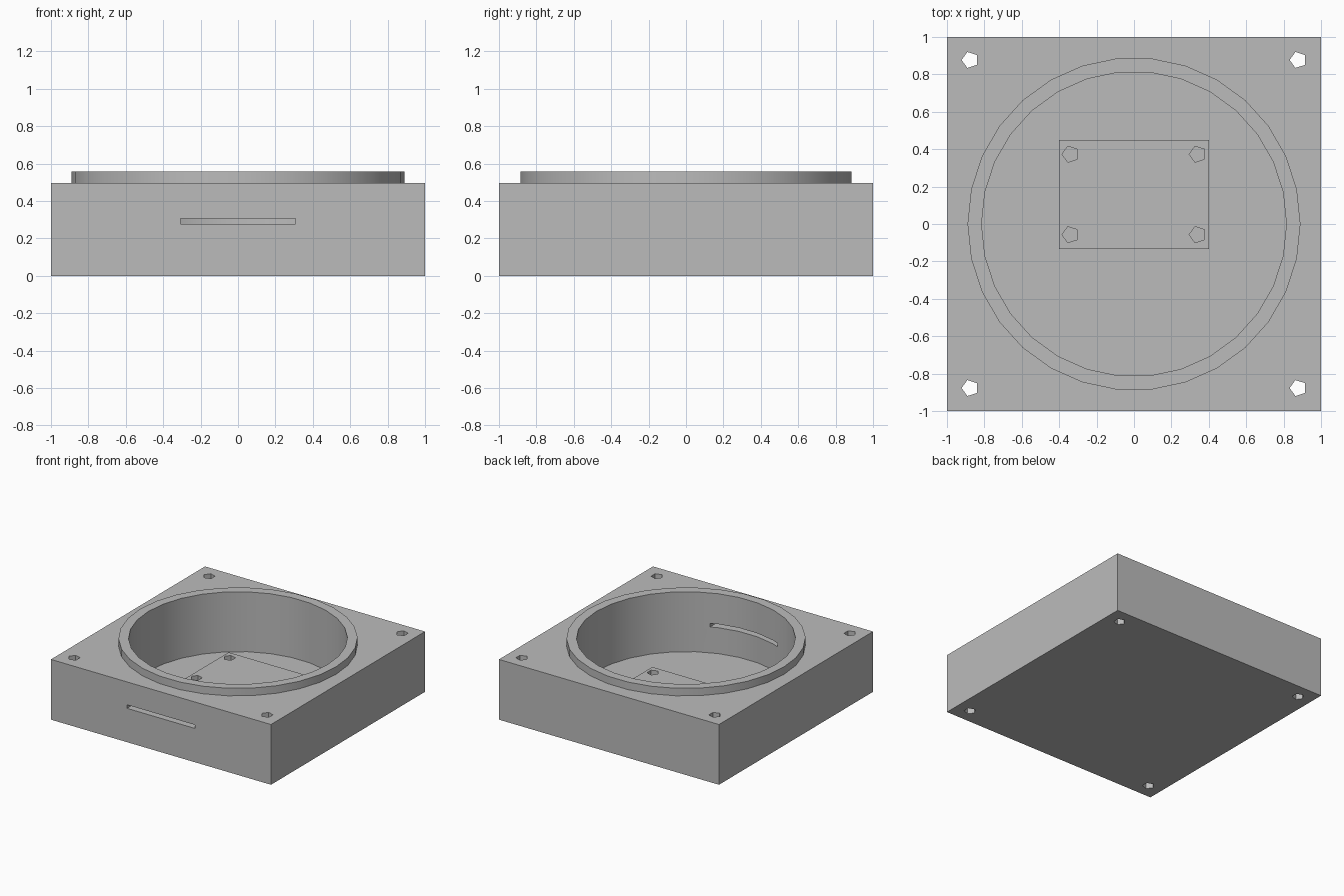
import bpy
import math

cube = bpy.data.objects.get("Cube")
if cube:
    bpy.data.objects.remove(cube, do_unlink=True)

grey = bpy.data.materials.new("plain_grey")
grey.use_nodes = True
GREY = (0.5, 0.5, 0.5, 1)
grey.diffuse_color = GREY
grey.node_tree.nodes["Principled BSDF"].inputs["Base Color"].default_value = GREY

TOP, RIM_TOP, FLOOR, PLATE_TOP = 0.495, 0.557, 0.065, 0.16


def box(name, x0, x1, y0, y1, z0, z1):
    bpy.ops.mesh.primitive_cube_add(
        size=1, location=((x0 + x1) / 2, (y0 + y1) / 2, (z0 + z1) / 2))
    ob = bpy.context.object
    ob.name = name
    ob.scale = (x1 - x0, y1 - y0, z1 - z0)
    bpy.ops.object.transform_apply(location=True, rotation=True, scale=True)
    ob.data.materials.append(grey)
    return ob


def prism(name, sides, radius, x, y, z0, z1):
    # The first corner points along +x
    bpy.ops.mesh.primitive_cylinder_add(
        vertices=sides, radius=radius, depth=z1 - z0,
        location=(x, y, (z0 + z1) / 2), rotation=(0, 0, math.pi / 2))
    ob = bpy.context.object
    ob.name = name
    bpy.ops.object.transform_apply(location=True, rotation=True, scale=True)
    ob.data.materials.append(grey)
    return ob


def combine(target, tool, operation):
    mod = target.modifiers.new(operation.lower(), "BOOLEAN")
    mod.operation = operation
    mod.solver = "EXACT"
    mod.object = tool
    bpy.ops.object.select_all(action="DESELECT")
    target.select_set(True)
    bpy.context.view_layer.objects.active = target
    bpy.ops.object.modifier_apply(modifier=mod.name)
    bpy.data.objects.remove(tool, do_unlink=True)


# Square housing with a raised round rim and a deep round pocket
housing = box("housing", -1, 1, -1, 1, 0, TOP)
combine(housing, prism("rim", 30, 0.89, 0, 0, 0.3, RIM_TOP), "UNION")
combine(housing, prism("pocket", 30, 0.815, 0, 0, FLOOR, 1), "DIFFERENCE")

# Slot through the front wall
combine(housing, box("slot", -0.308, 0.308, -1.2, -0.5, 0.278, 0.307), "DIFFERENCE")

# Corner bolt holes, all the way through
for x in (-0.877, 0.877):
    for y in (-0.877, 0.877):
        combine(housing, prism("bolt_hole", 5, 0.045, x, y, -0.2, 1), "DIFFERENCE")

# Mounting plate on the pocket floor, with four screw holes
plate = box("mounting_plate", -0.4, 0.4, -0.134, 0.45, FLOOR, PLATE_TOP)
for x in (-0.34, 0.34):
    for y in (-0.057, 0.373):
        combine(plate, prism("screw_hole", 5, 0.045, x, y, 0, 1), "DIFFERENCE")

# Smooth the round walls, keep the other edges sharp
for ob in (housing, plate):
    bpy.ops.object.select_all(action="DESELECT")
    ob.select_set(True)
    bpy.context.view_layer.objects.active = ob
    bpy.ops.object.shade_smooth_by_angle(angle=math.radians(30))
